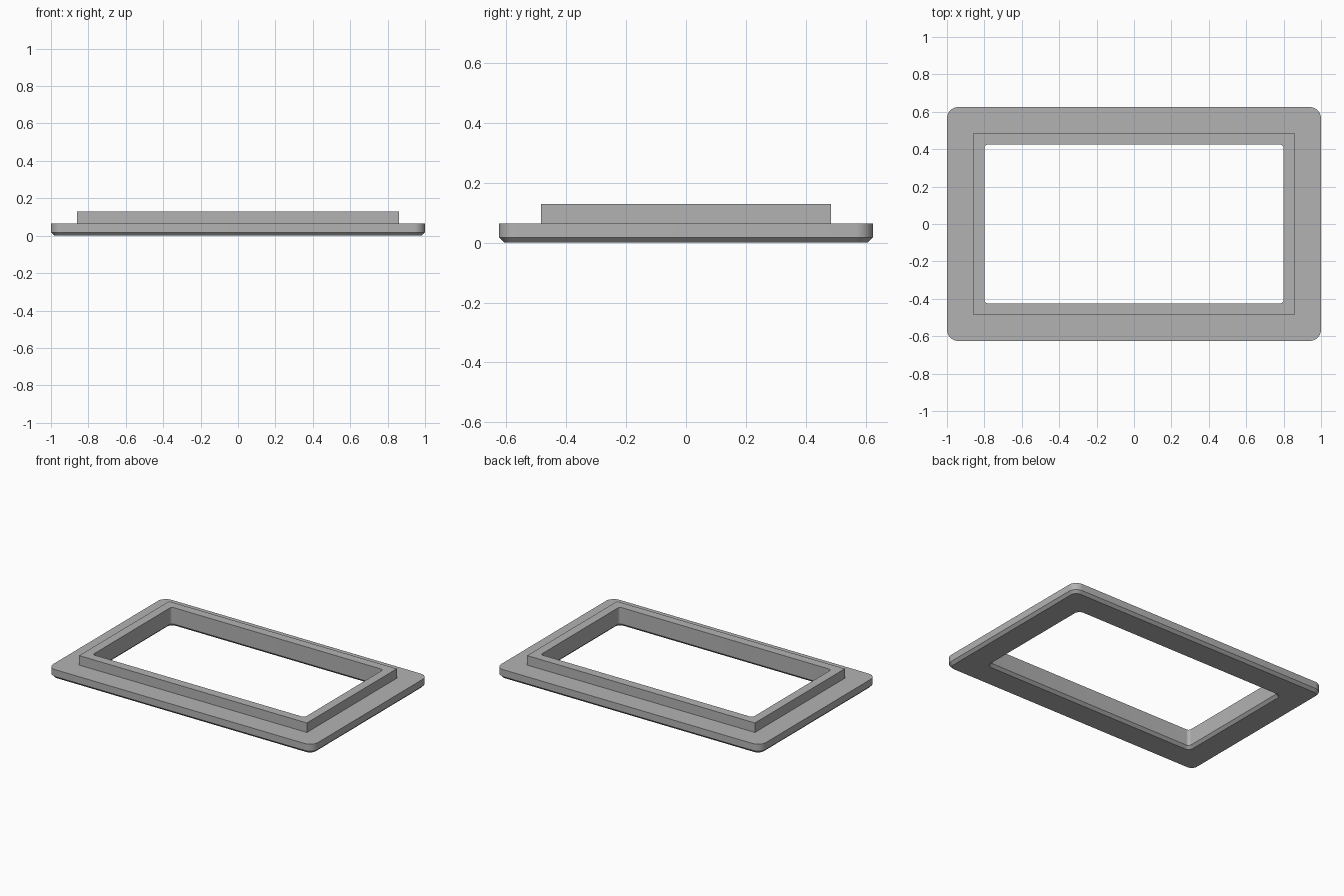
import bpy, bmesh, math

cube = bpy.data.objects.get("Cube")
if cube:
    bpy.data.objects.remove(cube, do_unlink=True)

# Grey finish
grey = bpy.data.materials.new("plain_grey")
grey.use_nodes = True
colour = (0.45, 0.45, 0.45, 1)
grey.diffuse_color = colour
grey.node_tree.nodes["Principled BSDF"].inputs["Base Color"].default_value = colour

STEPS = 8            # segments per rounded corner
BEVEL = 0.018        # bottom chamfer
OUT_X, OUT_Y, OUT_R = 1.0, 0.625, 0.06
HOLE_X, HOLE_Y, HOLE_R = 0.8, 0.425, 0.02
RIM_X, RIM_Y = 0.86, 0.485
FLANGE_TOP, RIM_TOP = 0.065, 0.13


def rounded_ring(bm, hx, hy, r, z):
    """Rounded rectangle of vertices, anticlockwise from above."""
    ring = []
    for i, (sx, sy) in enumerate([(1, 1), (-1, 1), (-1, -1), (1, -1)]):
        for k in range(STEPS + 1):
            a = math.pi / 2 * (i + k / STEPS)
            ring.append(bm.verts.new((sx * (hx - r) + r * math.cos(a),
                                      sy * (hy - r) + r * math.sin(a), z)))
    return ring


# Cross-section of the frame, from the outer bottom edge round to the hole
stations = [
    (OUT_X - BEVEL, OUT_Y - BEVEL, OUT_R - BEVEL, 0),
    (OUT_X, OUT_Y, OUT_R, BEVEL),
    (OUT_X, OUT_Y, OUT_R, FLANGE_TOP),
    (RIM_X, RIM_Y, 0, FLANGE_TOP),
    (RIM_X, RIM_Y, 0, RIM_TOP),
    (HOLE_X, HOLE_Y, HOLE_R, RIM_TOP),
    (HOLE_X, HOLE_Y, HOLE_R, BEVEL),
    (HOLE_X + BEVEL, HOLE_Y + BEVEL, HOLE_R + BEVEL, 0),
]

# Flange and raised rim as one closed solid
bm = bmesh.new()
rings = [rounded_ring(bm, *s) for s in stations]
for lower, upper in zip(rings, rings[1:] + rings[:1]):
    for i in range(len(lower)):
        j = (i + 1) % len(lower)
        bm.faces.new((lower[i], lower[j], upper[j], upper[i]))
bmesh.ops.remove_doubles(bm, verts=bm.verts, dist=1e-5)
bmesh.ops.recalc_face_normals(bm, faces=bm.faces)

mesh = bpy.data.meshes.new("bezel_frame")
bm.to_mesh(mesh)
bm.free()
mesh.materials.append(grey)
frame = bpy.data.objects.new("bezel_frame", mesh)
bpy.context.collection.objects.link(frame)

# Smooth corners, crisp edges
bpy.context.view_layer.objects.active = frame
frame.select_set(True)
bpy.ops.object.shade_smooth_by_angle(angle=math.radians(30))
